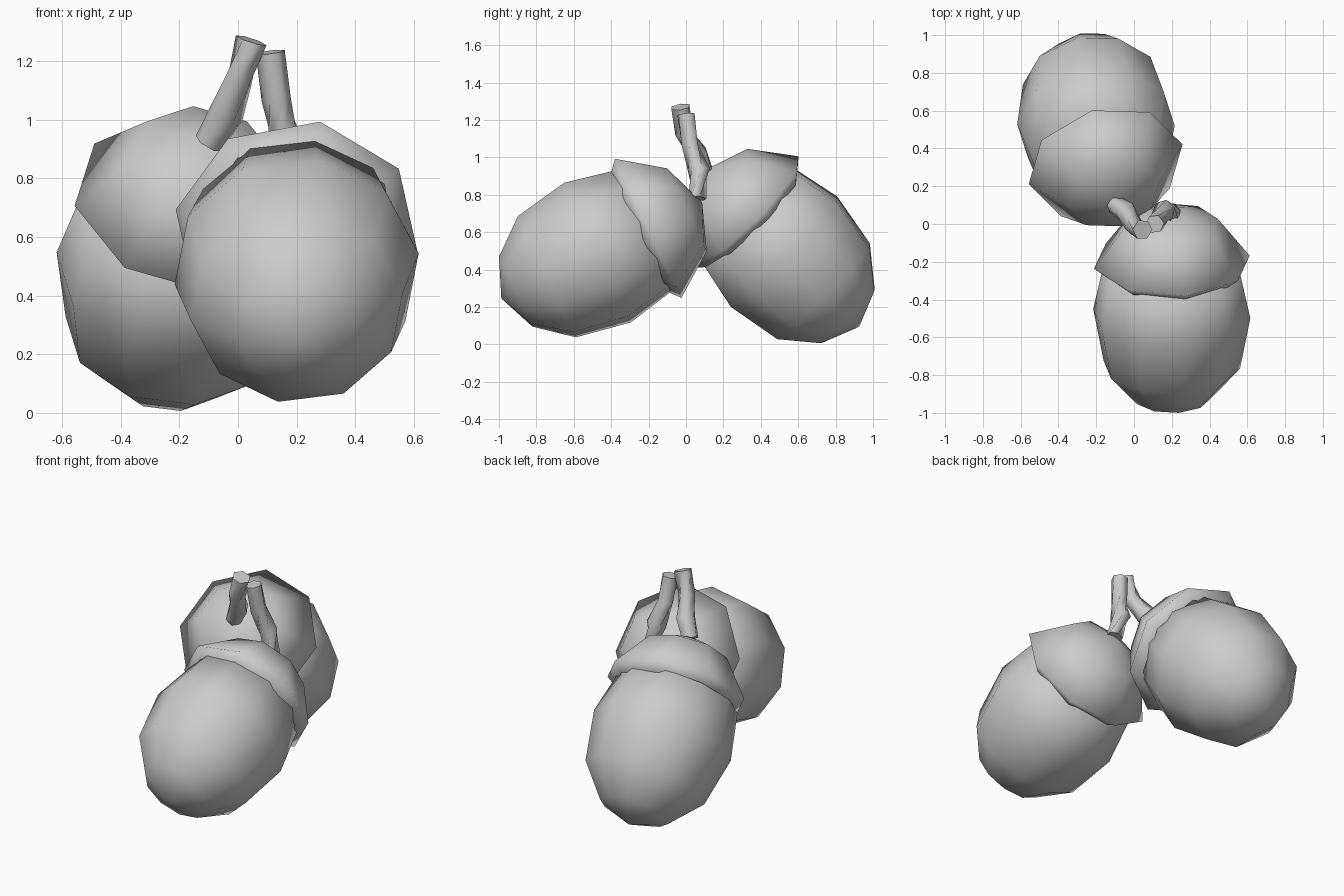
import bpy, bmesh, math
from mathutils import Vector, Matrix

if "Cube" in bpy.data.objects:
    bpy.data.objects.remove(bpy.data.objects["Cube"])


def smooth(ob, angle):
    bpy.ops.object.select_all(action='DESELECT')
    ob.select_set(True)
    bpy.context.view_layer.objects.active = ob
    bpy.ops.object.shade_smooth_by_angle(angle=math.radians(angle))


def add_object(name, bm, angle):
    bmesh.ops.recalc_face_normals(bm, faces=bm.faces)
    me = bpy.data.meshes.new(name)
    bm.to_mesh(me)
    bm.free()
    ob = bpy.data.objects.new(name, me)
    bpy.context.collection.objects.link(ob)
    smooth(ob, angle)


def lathe(name, profile, sides, origin, axis, roll):
    """Spin (radius, height) points round an axis; radius 0 makes a pole."""
    m = (Matrix.Translation(origin)
         @ Vector(axis).to_track_quat('Z', 'Y').to_matrix().to_4x4()
         @ Matrix.Rotation(math.radians(roll), 4, 'Z'))
    bm = bmesh.new()
    rings = []
    for r, h in profile:
        n = sides if r > 0 else 1
        angles = [2 * math.pi * i / sides + math.pi / 2 for i in range(n)]
        rings.append([bm.verts.new(m @ Vector((r * math.cos(a), r * math.sin(a), h)))
                      for a in angles])
    for a, b in zip(rings, rings[1:]):
        for i in range(sides):
            j = (i + 1) % sides
            loop = [a[i % len(a)], a[j % len(a)], b[j % len(b)], b[i % len(b)]]
            bm.faces.new(list(dict.fromkeys(loop)))
    add_object(name, bm, 100)


def stem(name, points, sides=6):
    """Crooked tube through (x, y, z, radius) points, slightly twisted."""
    bm = bmesh.new()
    pts = [Vector(p[:3]) for p in points]
    rings = []
    for k, p in enumerate(points):
        d = pts[min(k + 1, len(pts) - 1)] - pts[max(k - 1, 0)]
        q = d.to_track_quat('Z', 'Y')
        angles = [2 * math.pi * i / sides + 0.3 * k for i in range(sides)]
        rings.append([bm.verts.new(pts[k] + q @ Vector((p[3] * math.cos(t), p[3] * math.sin(t), 0)))
                      for t in angles])
    for a, b in zip(rings, rings[1:]):
        for i in range(sides):
            j = (i + 1) % sides
            bm.faces.new((a[i], a[j], b[j], b[i]))
    bm.faces.new(rings[0][::-1])
    bm.faces.new(rings[-1])
    add_object(name, bm, 75)


# Shared profiles along the nut's axis
NUT = [(0, -.59), (.21, -.505), (.365, -.32), (.42, -.02), (.36, .26), (0, .34)]
CAP = [(.36, .23), (.42, .28), (.25, .51), (0, .60)]

# Front nut and cap, lying forward
front = (.2, -.455, .50)
lathe("front_nut", NUT, 10, front, (0, .90, .43), 10)
lathe("front_cap", CAP, 8, front, (0, .90, .43), 11)

# Back nut and cap, tilted the other way
back = (-.2, .51, .51)
lathe("back_nut", NUT, 10, back, (.08, -.70, .70), 8)
lathe("back_cap", CAP, 8, back, (.18, -.70, .71), 0)

# Stems rising from the two caps and meeting at the top
stem("back_stem", [(-.10, .10, .92, .05), (-.04, .06, 1.02, .06),
                   (.0, -.01, 1.13, .05), (.045, -.03, 1.27, .055)])
stem("front_stem", [(.2, .06, .78, .05), (.16, .07, .93, .06),
                    (.13, .02, 1.07, .05), (.11, .0, 1.23, .05)])
